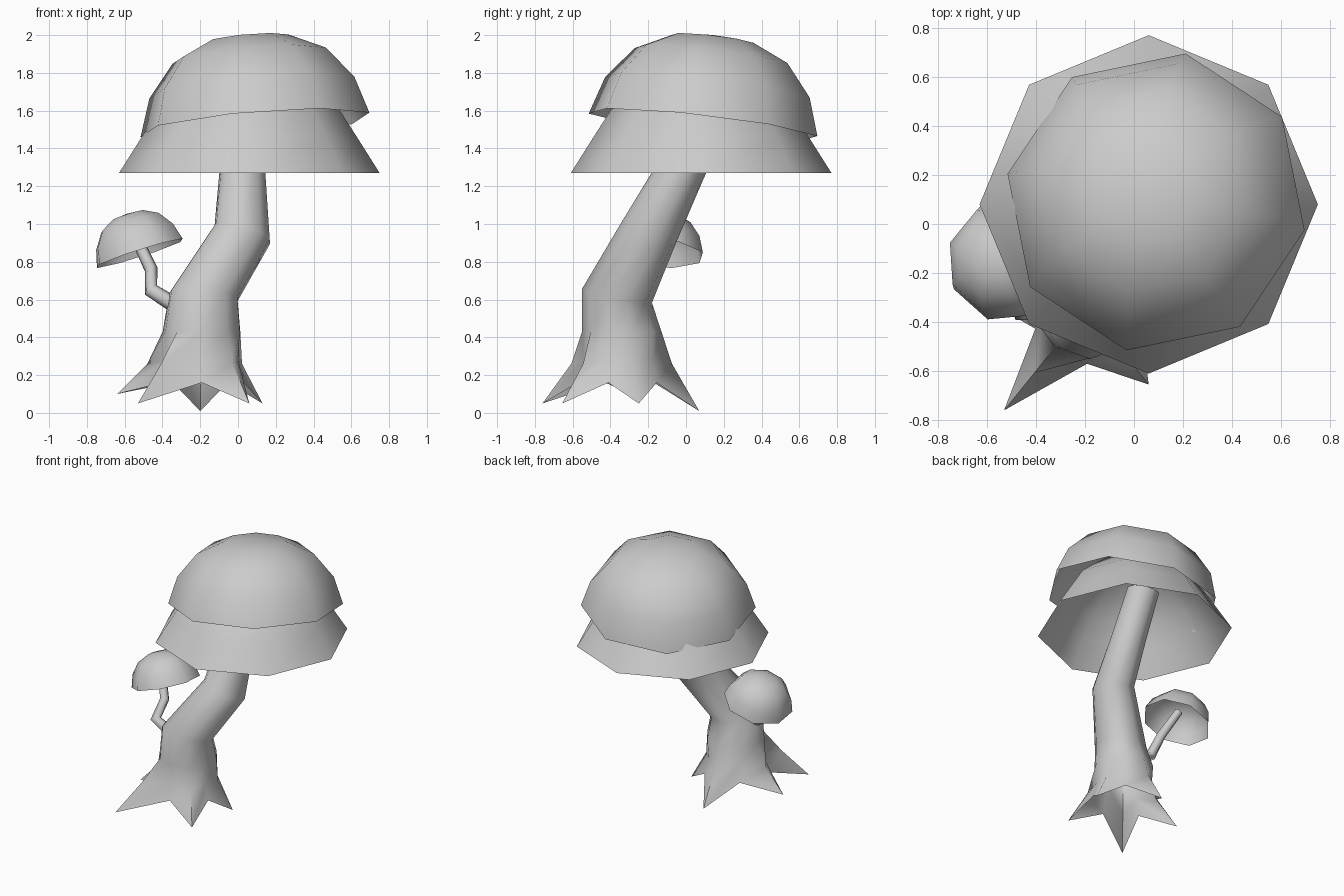
import bpy, bmesh, math
from mathutils import Vector

cube = bpy.data.objects.get("Cube")
if cube:
    bpy.data.objects.remove(cube)

grey = bpy.data.materials.new("plain grey")
grey.use_nodes = True
COLOUR = (0.6, 0.6, 0.6, 1)
grey.diffuse_color = COLOUR
grey.node_tree.nodes["Principled BSDF"].inputs["Base Color"].default_value = COLOUR


def loft(name, rings, apex=None):
    """Open skin through rings of points, optionally closed by one apex point."""
    bm = bmesh.new()
    loops = [[bm.verts.new(p) for p in ring] for ring in rings]
    n = len(loops[0])
    for low, high in zip(loops, loops[1:]):
        for i in range(n):
            j = (i + 1) % n
            bm.faces.new((low[i], low[j], high[j], high[i]))
    if apex is not None:
        tip = bm.verts.new(apex)
        for i in range(n):
            bm.faces.new((loops[-1][i], loops[-1][(i + 1) % n], tip))
    mesh = bpy.data.meshes.new(name)
    bm.to_mesh(mesh)
    bm.free()
    mesh.materials.append(grey)
    obj = bpy.data.objects.new(name, mesh)
    bpy.context.collection.objects.link(obj)
    bpy.ops.object.select_all(action="DESELECT")
    bpy.context.view_layer.objects.active = obj
    obj.select_set(True)
    bpy.ops.object.shade_smooth_by_angle(angle=math.radians(75))
    return obj


def cap(name, centre, profile, slope=(0, 0), phase=0, sides=8):
    """Open dome from (radius, height) pairs, leaning by the slope of its rim."""
    centre = Vector(centre)
    turn = Vector((0, 0, 1)).rotation_difference(Vector((-slope[0], -slope[1], 1)))
    rings = []
    for r, h in profile[:-1]:
        ring = []
        for i in range(sides):
            a = math.radians(phase) + math.tau * i / sides
            ring.append(centre + turn @ Vector((r * math.cos(a), r * math.sin(a), h)))
        rings.append(ring)
    return loft(name, rings, centre + turn @ Vector((0, 0, profile[-1][1])))


# Large caps
DOME = [(0.62, 0), (0.555, 0.2), (0.415, 0.37), (0.22, 0.46), (0, 0.48)]
cap("upper_cap", (0.09, 0.09, 1.525), DOME, (0.085, -0.115), -11)
cap("lower_cap", (0.06, 0.08, 1.27),
    [(0.69, 0), (0.57, 0.19), (0.48, 0.33), (0.28, 0.5), (0, 0.58)])

# Small cap
cap("small_cap", (-0.52, -0.15, 0.845),
    [(r * 0.405, h * 0.46) for r, h in DOME], (0.32, -0.08), 27)

# Trunk with five pointed roots
BASE = Vector((-0.19, -0.34, 0))
ROOTS = [(0.13, -0.25, 0.05), (-0.2, 0.07, 0.01), (-0.64, -0.29, 0.1),
         (-0.53, -0.76, 0.05), (0.06, -0.655, 0.05)]
offsets = [Vector(p) - BASE for p in ROOTS]
headings = [math.atan2(o.y, o.x) % math.tau for o in offsets]
reaches = [o.to_2d().length for o in offsets]


def around(centre, angle, r, z):
    return Vector((centre[0] + r * math.cos(angle), centre[1] + r * math.sin(angle), z))


foot, flare, angles = [], [], []
for k, a in enumerate(headings):
    crotch = a + ((headings[(k + 1) % 5] - a) % math.tau) / 2
    angles += [a, crotch]
    foot += [Vector(ROOTS[k]), around(BASE, crotch, 0.23, 0.16)]
    flare += [around(BASE, a, reaches[k] * 0.6 + 0.02, 0.26),
              around(BASE, crotch, 0.2, 0.28)]

# Centre, radius and slope of each higher trunk section
SECTIONS = [((-0.19, -0.34, 0.43), 0.21, 0, 0),
            ((-0.18, -0.365, 0.62), 0.185, -0.1, -0.2),
            ((0.025, -0.2, 0.95), 0.15, -0.3, -0.3),
            ((0.025, -0.035, 1.27), 0.125, 0, -0.3),
            ((0.025, 0.13, 1.6), 0.115, 0, -0.3)]
trunk = [foot, flare]
for c, r, sx, sy in SECTIONS:
    ring = [around(c, a, r, c[2]) for a in angles]
    for p in ring:
        p.z += sx * (p.x - c[0]) + sy * (p.y - c[1])
    trunk.append(ring)
loft("trunk", trunk)

# Bent stem of the small cap
PATH = [Vector(p) for p in ((-0.3, -0.35, 0.55), (-0.46, -0.36, 0.65),
                            (-0.46, -0.25, 0.76), (-0.55, -0.16, 0.95))]
stem = []
for i, p in enumerate(PATH):
    along = (PATH[min(i + 1, 3)] - PATH[max(i - 1, 0)]).normalized()
    side = along.cross(Vector((0, 1, 0))).normalized()
    other = along.cross(side)
    r = 0.045 - 0.005 * i
    stem.append([p + r * (side * math.cos(t) + other * math.sin(t))
                 for t in (math.tau * s / 6 for s in range(6))])
loft("small_stem", stem)
